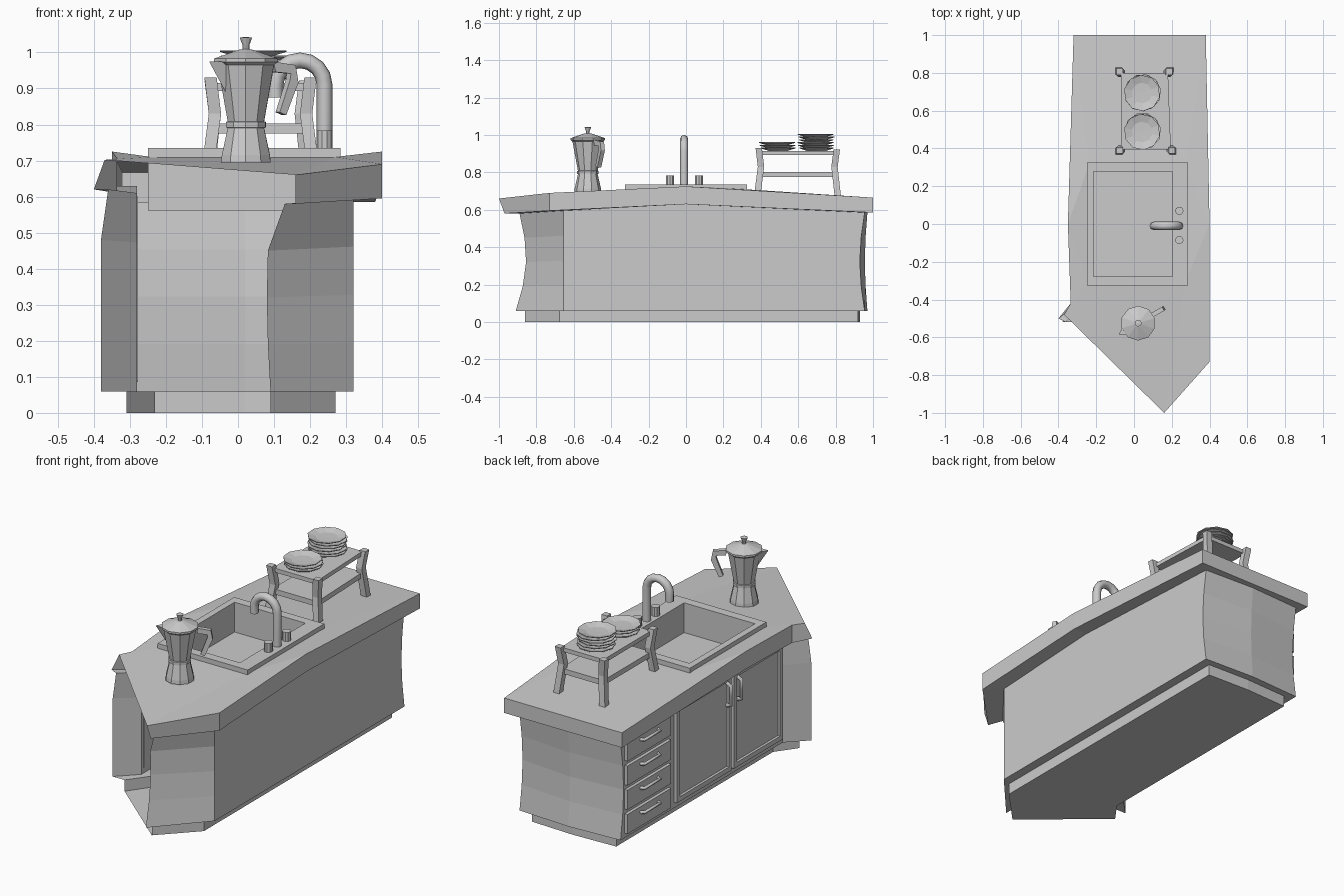
import bpy, bmesh
from math import sin, cos, pi, radians
from mathutils import Vector

if "Cube" in bpy.data.objects:
    bpy.data.objects.remove(bpy.data.objects["Cube"])


def make(name, verts, faces):
    me = bpy.data.meshes.new(name)
    me.from_pydata([tuple(v) for v in verts], [], faces)
    bm = bmesh.new()
    bm.from_mesh(me)
    bmesh.ops.recalc_face_normals(bm, faces=bm.faces)
    bm.to_mesh(me)
    bm.free()
    ob = bpy.data.objects.new(name, me)
    bpy.context.collection.objects.link(ob)
    return ob


def loft(name, rings, skip=(), cap_first=True, cap_last=True, extra=()):
    """Join equal-sized rings of points; skip lists open segments."""
    n = len(rings[0])
    verts = [v for r in rings for v in r]
    faces = [(k*n+i, k*n+(i+1) % n, (k+1)*n+(i+1) % n, (k+1)*n+i)
             for k in range(len(rings)-1) for i in range(n) if i not in skip]
    if cap_first:
        faces.append(tuple(range(n)))
    if cap_last:
        faces.append(tuple(range(len(verts)-n, len(verts))))
    base = len(verts)
    if extra:
        verts += extra[0]
        faces += [tuple(i if i >= 0 else base - 1 - i for i in f) for f in extra[1]]
    return make(name, verts, faces)


def rect(x0, x1, y0, y1, z):
    return [(x0, y0, z), (x1, y0, z), (x1, y1, z), (x0, y1, z)]


def box(name, x0, x1, y0, y1, z0, z1):
    return loft(name, [rect(x0, x1, y0, y1, z0), rect(x0, x1, y0, y1, z1)])


def lathe(name, profile, n, loc, turn=0.0):
    ring = lambda r, z: [(loc[0] + r*cos(2*pi*i/n + turn), loc[1] + r*sin(2*pi*i/n + turn), loc[2] + z)
                         for i in range(n)]
    return loft(name, [ring(r, z) for r, z in profile])


def pipe(name, pts, radius, res):
    cu = bpy.data.curves.new(name, 'CURVE')
    cu.dimensions = '3D'
    cu.bevel_depth, cu.bevel_resolution, cu.use_fill_caps = radius, res, True
    sp = cu.splines.new('POLY')
    sp.points.add(len(pts)-1)
    for p, co in zip(sp.points, pts):
        p.co = (*co, 1)
    ob = bpy.data.objects.new(name, cu)
    bpy.context.collection.objects.link(ob)
    return ob


def top_z(y):
    """Sagging worktop height along its length."""
    if y > 0:
        return 0.725 - 0.06*y
    if y > -0.73:
        return 0.725 + 0.048*y
    return 0.69 + (y + 0.73)*0.11


# cabinet shell: worktop, walls and plinth, front-left diagonal left open
counter = [(-.32, 1), (.03, 1), (.38, 1), (.40, 0), (.40, -.73), (.16, -1), (-.37, -.48), (-.335, -.42), (-.35, 0)]
wall = [(-.28, .955), (.02, .97), (.32, .955), (.32, 0), (.32, -.655), (.09, -.91), (-.38, -.52), (-.28, -.42), (-.28, 0)]
toe = [(-.23, .92), (.02, .93), (.27, .92), (.27, 0), (.27, -.675), (.09, -.86), (-.31, -.52), (-.23, -.41), (-.23, 0)]
rim_top = [(x, y, top_z(y)) for x, y in counter]
rim_low = [(x, y, top_z(y) - (.08 if abs(y) > .9 else .095)) for x, y in counter]
rim_low[5] = (.16, -.97, .58)
rim_low[6] = (-.40, -.50, .62)
rings = [rim_top, rim_low]
for t in (1, .75, .5, .25, 0):
    ring = []
    for i, (x, y) in enumerate(wall):
        waist = {0: .026, 1: .014, 2: .026, 5: .045}.get(i, 0) * sin(pi*t)
        y2 = y - waist if y > 0 else y + waist
        if i == 5:
            x, y2 = x + (.04 if t == 1 else -.01*sin(pi*t)), y2 + .02*t
        if i == 6 and t == 1:
            x += .02
        ring.append((x, y2, .06 + t*(rim_low[i][2] - .06)))
    rings.append(ring)
rings += [[(x, y, z) for x, y in toe] for z in (.06, 0)]
hole = [(-.24, .31, .71), (.27, .31, .71), (.27, -.31, .71), (-.24, -.31, .71)]
top_faces = [(0, 1, 2, -2, -1), (2, 3, -2), (3, -3, -2), (3, 4, -3), (4, 5, -3), (5, 6, -4, -3),
             (6, 7, -4), (7, 8, -4), (8, -1, -4), (8, 0, -1)]
n_ring = sum(len(r) for r in rings)
cabinet = make("cabinet_shell", [v for r in rings for v in r] + hole,
               [(k*9+i, k*9+(i+1) % 9, k*9+9+(i+1) % 9, k*9+9+i)
                for k in range(len(rings)-1) for i in range(9) if i != 5]
               + [tuple(range(n_ring-9, n_ring))]
               + [tuple(i if i >= 0 else n_ring - 1 - i for i in f) for f in top_faces])

# sink
outer, inner = (-.25, .285, -.325, .325), (-.215, .205, -.277, .278)
loft("sink", [rect(*outer, .562), rect(*outer, .735), rect(*inner, .735), rect(*inner, .575)])

# tap and two knobs
arc = [(.172 + .068*cos(pi*i/8), -.01, .91 + .068*sin(pi*i/8)) for i in range(9)]
pipe("tap", [(.24, -.01, .73)] + arc + [(.104, -.01, .875)], .022, 2)
for i, y in enumerate((-.085, .07)):
    lathe(f"tap_knob_{i}", [(.022, 0), (.022, .05)], 10, (.24, y, .733))

# drawers with bar handles
for i, z in enumerate((.085, .215, .345, .475)):
    box(f"drawer_{i}", -.297, -.278, .55, .92, z, z + .105)
    pipe(f"drawer_handle_{i}", [(-.295, .66, z+.075), (-.315, .67, z+.075),
                                (-.315, .80, z+.075), (-.295, .81, z+.075)], .01, 0)

# cupboard doors: raised frame around a sunken panel
for i, (y0, y1, hy) in enumerate(((.035, .50, .07), (-.40, .015, -.02))):
    def door_ring(x, g):
        return [(x, y0+g, .09+g), (x, y1-g, .09+g), (x, y1-g, .60-g), (x, y0+g, .60-g)]
    loft(f"door_{i}", [door_ring(-.278, 0), door_ring(-.296, 0), door_ring(-.296, .025), door_ring(-.288, .03)])
    pipe(f"door_handle_{i}", [(-.292, hy, .57), (-.315, hy, .56), (-.315, hy, .46), (-.292, hy, .45)], .012, 0)

# plate rack: splayed legs, top board, lower shelf
legs = [(-.07, .395), (.195, .395), (.18, .80), (-.07, .80)]
for i, (x, y) in enumerate(legs):
    dx, dy = (.012 if x > 0 else -.012), (.012 if y > .6 else -.012)
    lo = top_z(y) - .01
    h = .017
    loft(f"rack_leg_{i}", [rect(x+dx-h, x+dx+h, y+dy-h, y+dy+h, lo),
                           rect(x-dx/2-h, x-dx/2+h, y-dy/2-h, y-dy/2+h, .83),
                           rect(x+dx/2-h, x+dx/2+h, y+dy/2-h, y+dy/2+h, .93 if y < .6 else .922)])
for name, z, t in (("rack_top", .893, .022), ("rack_shelf", .775, .028)):
    loft(name, [[(x, y, z + dz) for x, y in legs] for dz in (0, t)])

# plate stacks
plate = [(.002, 0), (.05, 0), (.096, .014), (.096, .018), (.055, .007), (.002, .006)]
for s, (y, count) in enumerate(((.695, 6), (.49, 3))):
    for k in range(count):
        lathe(f"plate_{s}_{k}", plate, 10, (.045 + .003*sin(k*2.1), y + .003*cos(k*1.7), .914 + k*.0148), k*.2)

# coffee pot
px, py, pz = .022, -.525, .695
lathe("pot_body", [(.072, 0), (.070, .02), (.053, .095), (.058, .097), (.058, .112), (.053, .114),
                   (.082, .27), (.092, .278), (.092, .288), (.022, .312), (.010, .314),
                   (.010, .325), (.018, .346), (.002, .348)], 10, (px, py, pz), .3)
a = radians(30)
u, v = Vector((cos(a), sin(a), 0)), Vector((-sin(a), cos(a), 0))
at = lambda r, s, z: Vector((px, py, pz + z)) + u*r + v*s
# pouring lip
make("pot_spout", [at(-.07, -.03, .28), at(-.07, .03, .28), at(-.118, 0, .28), at(-.062, 0, .19)],
     [(0, 1, 2), (0, 2, 3), (1, 3, 2), (0, 3, 1)])
# pot handle
grip = [(.075, .24), (.085, .265), (.145, .258), (.148, .225), (.112, .135)]
half = [.013, .015, .014, .014, .011]
rings = []
for i, (r, z) in enumerate(grip):
    p, q = grip[max(i-1, 0)], grip[min(i+1, len(grip)-1)]
    d = Vector((q[0]-p[0], q[1]-p[1])).normalized()
    nr, nz = -d.y*half[i], d.x*half[i]
    rings.append([at(r+nr, -.012, z+nz), at(r+nr, .012, z+nz), at(r-nr, .012, z-nz), at(r-nr, -.012, z-nz)])
loft("pot_handle", rings[1:])
